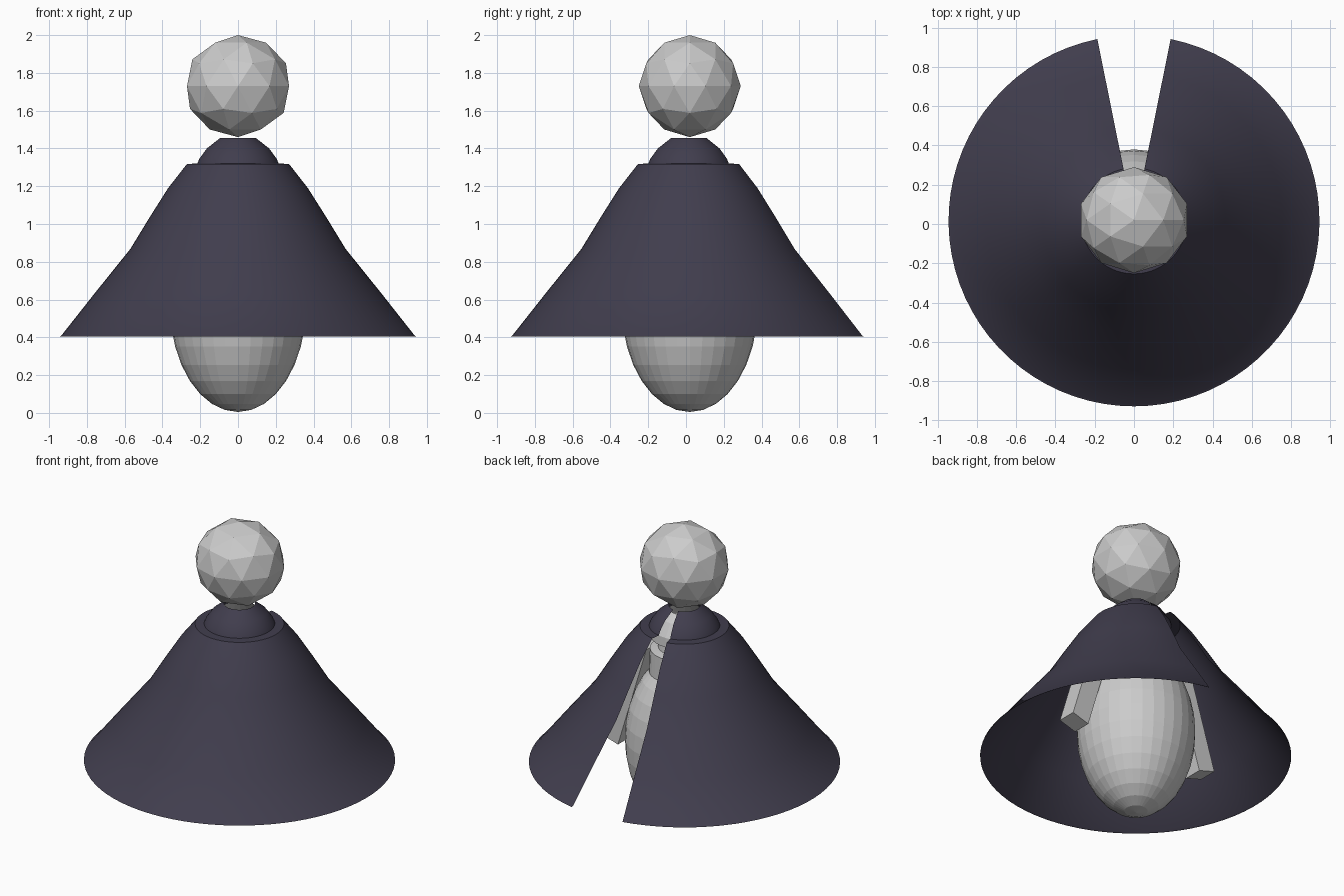
import bpy, bmesh, math
from mathutils import Vector

if "Cube" in bpy.data.objects:
    bpy.data.objects.remove(bpy.data.objects["Cube"])

CY = 0.016  # common axis offset in y


def revolve(name, profile, segs, start=0.0, sweep=2 * math.pi, smooth=False):
    """Sweep an (r, z) profile around the vertical axis."""
    bm = bmesh.new()
    closed = sweep > 6.28
    count = segs if closed else segs + 1
    rings = []
    for i in range(count):
        a = start + sweep * i / segs
        rings.append([bm.verts.new((r * math.cos(a), r * math.sin(a) + CY, z))
                      for r, z in profile])
    for i in range(segs):
        a, b = rings[i], rings[(i + 1) % count]
        for j in range(len(profile) - 1):
            bm.faces.new((a[j], b[j], b[j + 1], a[j + 1]))
    for f in bm.faces:
        f.smooth = smooth
    me = bpy.data.meshes.new(name)
    bm.to_mesh(me)
    bm.free()
    ob = bpy.data.objects.new(name, me)
    bpy.context.collection.objects.link(ob)
    return ob


# Head: low-poly ball
bpy.ops.mesh.primitive_ico_sphere_add(subdivisions=2, radius=1, location=(0, 0.02, 1.73))
head = bpy.context.object
head.name = "head"
head.scale = (0.284, 0.27, 0.27)

# Body: faceted egg standing on the ground
bpy.ops.mesh.primitive_uv_sphere_add(segments=32, ring_count=16, radius=1,
                                     location=(0, 0.02, 0.565))
body = bpy.context.object
body.name = "body"
body.scale = (0.36, 0.36, 0.56)

# Chest, and flared neck cap hidden under the cloak
revolve("chest", [(0.22, 0.88), (0.21, 1.17), (0.16, 1.18), (0.15, 1.25)], 32)
revolve("neck_cap", [(0.15, 1.24), (0.205, 1.25), (0.20, 1.31), (0.15, 1.39), (0.09, 1.43)], 32)

# Arms: square limbs sloping outwards
shoulder, hand = Vector((0.29, 0.03, 1.14)), Vector((0.5, 0.03, 0.45))
for side, name in ((1, "right_arm"), (-1, "left_arm")):
    a, b = shoulder.copy(), hand.copy()
    a.x *= side
    b.x *= side
    d = b - a
    bpy.ops.mesh.primitive_cube_add(size=1, location=(a + b) / 2)
    arm = bpy.context.object
    arm.name = name
    arm.scale = (0.125, 0.125, d.length)
    arm.rotation_euler = (0, math.atan2(-d.x, -d.z), 0)

# Cloak with collar, open in a wedge at the back
gap = math.radians(11.4)
cloak = revolve("cloak",
                [(0.945, 0.405), (0.935, 0.41), (0.755, 0.638), (0.57, 0.868), (0.465, 1.04),
                 (0.37, 1.19), (0.27, 1.318), (0.215, 1.32), (0.205, 1.345),
                 (0.165, 1.40), (0.095, 1.455)],
                72, math.pi / 2 + gap, 2 * math.pi - 2 * gap, True)
mat = bpy.data.materials.new("dark_cloth")
mat.diffuse_color = (0.052, 0.047, 0.075, 1)
mat.use_nodes = True
mat.node_tree.nodes["Principled BSDF"].inputs["Base Color"].default_value = mat.diffuse_color
cloak.data.materials.append(mat)
bpy.context.view_layer.objects.active = cloak
bpy.ops.object.select_all(action='DESELECT')
cloak.select_set(True)
bpy.ops.object.shade_smooth_by_angle(angle=math.radians(40))
